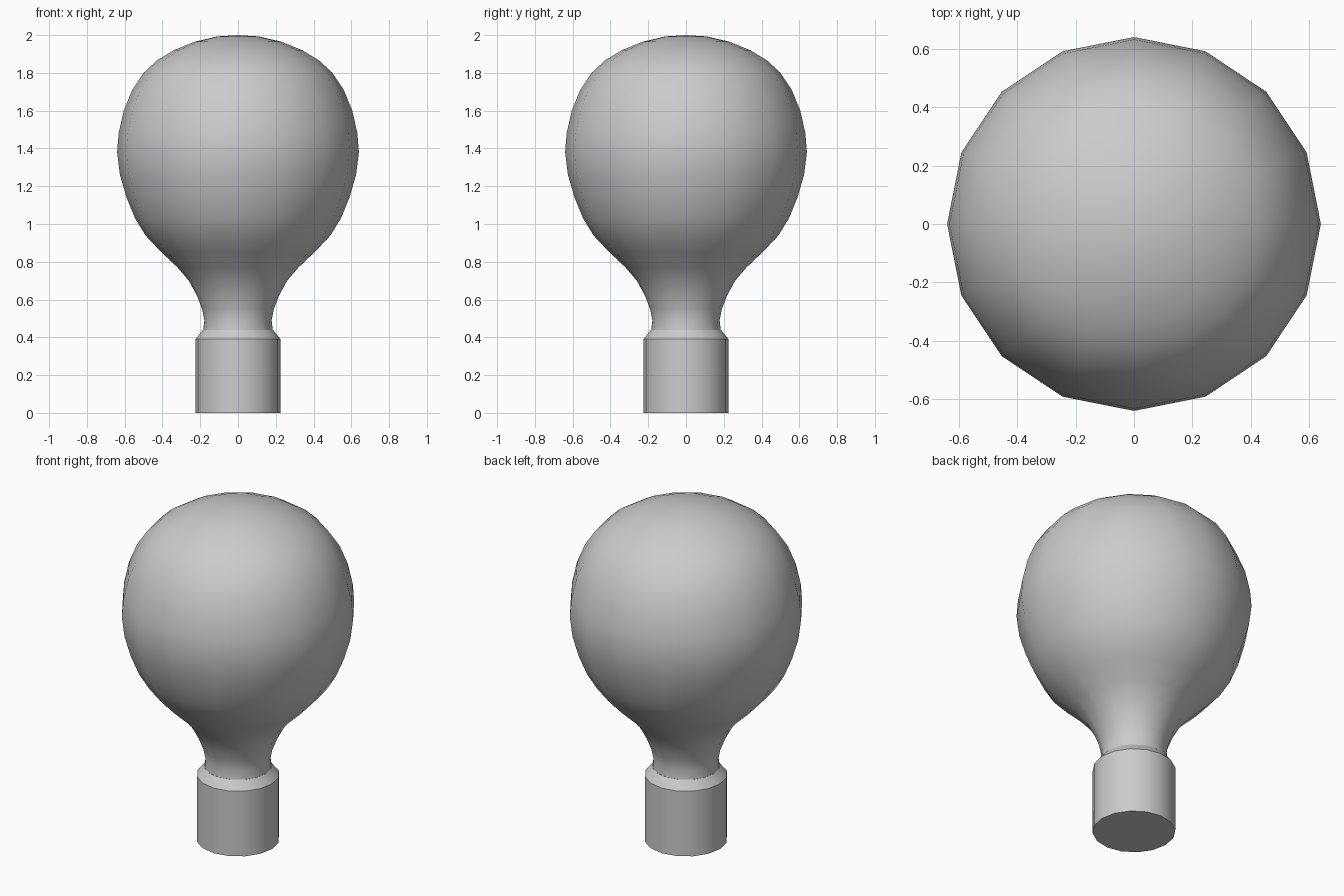
import bpy, bmesh, math

SIDES = 16

if "Cube" in bpy.data.objects:
    bpy.data.objects.remove(bpy.data.objects["Cube"], do_unlink=True)

grey = bpy.data.materials.new("light_grey")
grey.use_nodes = True
colour = (0.6, 0.6, 0.6, 1)
grey.diffuse_color = colour
grey.node_tree.nodes["Principled BSDF"].inputs["Base Color"].default_value = colour


def lathe(name, profile, angle):
    """Spin (radius, height) points round z; zero radius makes a pole."""
    bm = bmesh.new()
    verts = [bm.verts.new((r, 0, z)) for r, z in profile]
    edges = [bm.edges.new(pair) for pair in zip(verts, verts[1:])]
    bmesh.ops.spin(bm, geom=verts + edges, cent=(0, 0, 0), axis=(0, 0, 1),
                   angle=math.tau, steps=SIDES)
    bmesh.ops.remove_doubles(bm, verts=bm.verts[:], dist=0.0005)
    bmesh.ops.recalc_face_normals(bm, faces=bm.faces[:])
    mesh = bpy.data.meshes.new(name)
    bm.to_mesh(mesh)
    bm.free()
    mesh.materials.append(grey)
    obj = bpy.data.objects.new(name, mesh)
    bpy.context.collection.objects.link(obj)
    bpy.ops.object.select_all(action="DESELECT")
    obj.select_set(True)
    bpy.context.view_layer.objects.active = obj
    bpy.ops.object.shade_smooth_by_angle(angle=math.radians(angle))


# Glass: narrow neck swelling into a slightly flattened globe
lathe("glass_bulb", [
    (0.185, 0.43), (0.178, 0.49), (0.19, 0.55), (0.217, 0.62), (0.26, 0.7),
    (0.32, 0.77), (0.41, 0.855), (0.49, 0.94), (0.545, 1.03), (0.59, 1.14),
    (0.625, 1.26), (0.64, 1.38), (0.632, 1.48), (0.605, 1.6), (0.56, 1.71),
    (0.5, 1.8), (0.43, 1.865), (0.34, 1.92), (0.23, 1.965), (0.11, 1.993),
    (0, 2)], 60)

# Base: plain cylinder with a chamfered shoulder and closed ends
lathe("socket_base", [
    (0, 0), (0.225, 0), (0.225, 0.39), (0.185, 0.44), (0, 0.44)], 30)
